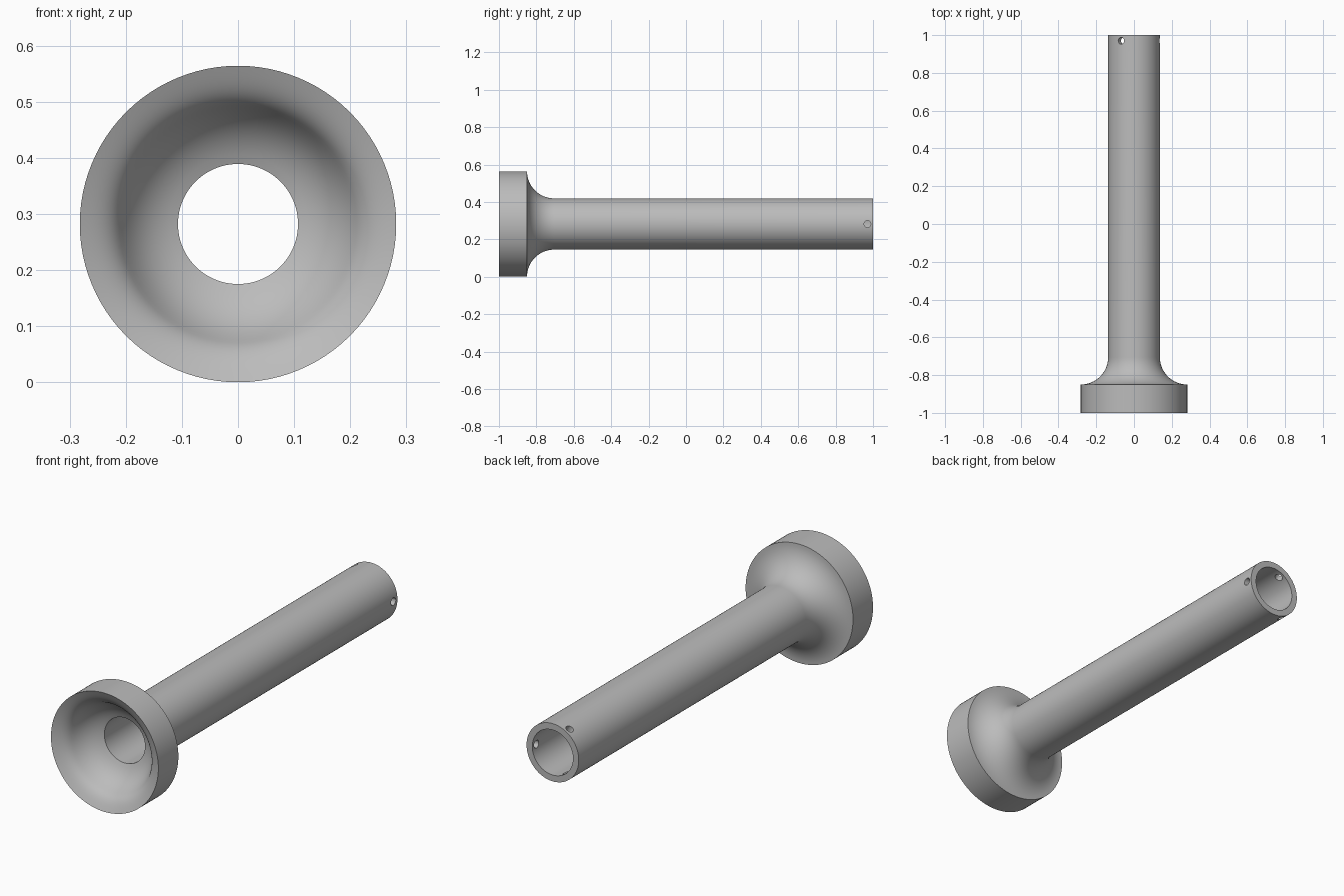
import bpy, bmesh, math
from mathutils import Vector, Matrix
from mathutils.geometry import interpolate_bezier

if "Cube" in bpy.data.objects:
    bpy.data.objects.remove(bpy.data.objects["Cube"])

FLANGE_R, TUBE_R, BORE_R = 0.282, 0.137, 0.107
FRONT, SHOULDER, BACK = -1.0, -0.85, 1.0
FILLET = FLANGE_R - TUBE_R
SEGMENTS = 96

grey = bpy.data.materials.new("plain grey")
grey.use_nodes = True
colour = (0.5, 0.5, 0.5, 1)
grey.diffuse_color = colour
grey.node_tree.nodes["Principled BSDF"].inputs["Base Color"].default_value = colour


def bezier(*points, steps=12):
    """Curve through radius/length points, as Vectors."""
    return interpolate_bezier(*[Vector((r, y, 0)) for r, y in points], steps)


# Closed profile as (radius, length): flared cup, bore, tube, fillet, flange
lip = bezier((FLANGE_R, FRONT), (0.25, -0.985), (0.227, -0.975), (0.212, -0.948))
bowl = bezier((0.212, -0.948), (0.192, -0.91), (0.17, -0.872), (BORE_R, SHOULDER))
profile = [(p.x, p.y) for p in lip + bowl[1:]]
profile += [(BORE_R, 0.93), (BORE_R, BACK), (TUBE_R, BACK), (TUBE_R, 0.93)]
for i in range(17):
    a = math.pi / 2 * i / 16
    profile.append((FLANGE_R - FILLET * math.cos(a),
                    SHOULDER + FILLET * (1 - math.sin(a))))

# Revolve the profile round the y axis
bm = bmesh.new()
rings = []
for s in range(SEGMENTS):
    a = 2 * math.pi * s / SEGMENTS
    rings.append([bm.verts.new((r * math.cos(a), y, r * math.sin(a)))
                  for r, y in profile])
for s, ring in enumerate(rings):
    following = rings[(s + 1) % SEGMENTS]
    for i in range(len(profile)):
        j = (i + 1) % len(profile)
        bm.faces.new((ring[i], ring[j], following[j], following[i]))
bmesh.ops.recalc_face_normals(bm, faces=bm.faces)
mesh = bpy.data.meshes.new("flanged_tube")
bm.to_mesh(mesh)
bm.free()
mesh.materials.append(grey)
tube = bpy.data.objects.new("flanged_tube", mesh)
bpy.context.collection.objects.link(tube)
tube.location.z = FLANGE_R

# Three small radial holes near the back end
bm = bmesh.new()
for k in range(3):
    turn = Matrix.Rotation(-2 * math.pi * k / 3, 4, 'Y')
    place = Matrix.Translation((0.125, 0.97, 0))
    bmesh.ops.create_cone(bm, cap_ends=True, segments=24, radius1=0.018,
                          radius2=0.018, depth=0.09,
                          matrix=turn @ place @ Matrix.Rotation(math.pi / 2, 4, 'Y'))
cutter_mesh = bpy.data.meshes.new("hole_cutter")
bm.to_mesh(cutter_mesh)
bm.free()
cutter_mesh.materials.append(grey)
cutter = bpy.data.objects.new("hole_cutter", cutter_mesh)
bpy.context.collection.objects.link(cutter)
cutter.location.z = FLANGE_R
cutter.hide_render = True

drill = tube.modifiers.new("pin holes", 'BOOLEAN')
drill.operation = 'DIFFERENCE'
drill.solver = 'EXACT'
drill.object = cutter
bpy.ops.object.select_all(action='DESELECT')
tube.select_set(True)
bpy.context.view_layer.objects.active = tube
bpy.ops.object.modifier_apply(modifier=drill.name)
bpy.data.objects.remove(cutter)
bpy.ops.object.shade_smooth_by_angle(angle=math.radians(30))
